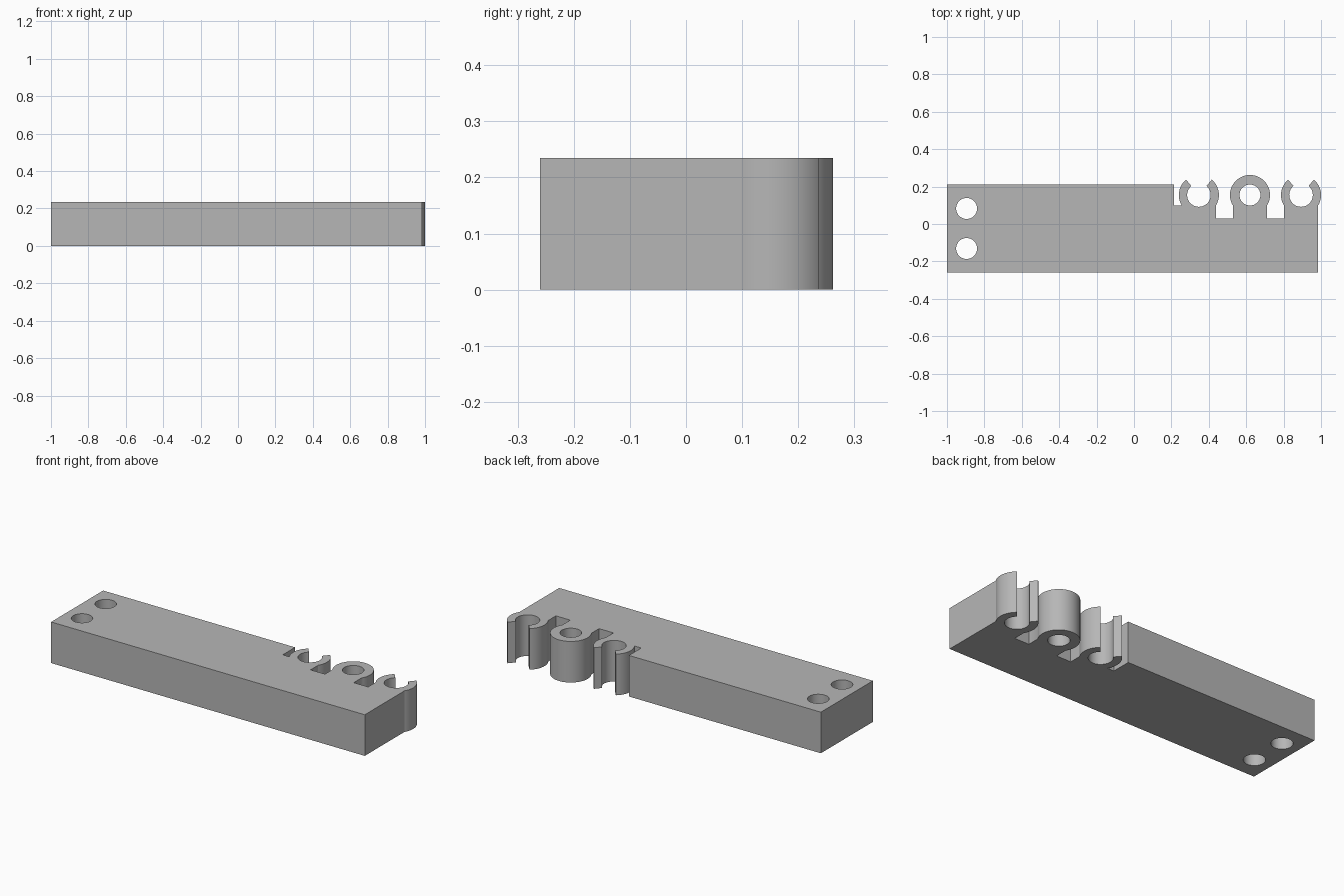
import bpy, bmesh
from math import sin, cos, acos, radians, degrees

if "Cube" in bpy.data.objects:
    bpy.data.objects.remove(bpy.data.objects["Cube"])

HEIGHT = 0.235
FRONT, BACK = -0.26, 0.21          # bar depth
CY = 0.155                         # centre line of the clips
R_OUT, R_CLIP, R_HOLE = 0.107, 0.063, 0.056
NECK = 0.091                       # half width of each clip neck
SLOT_FLOOR = 0.03
CLIPS = (0.347, 0.62, 0.893)
GAP = 40                           # half opening angle of the open clips
NECK_ANGLE = degrees(acos(NECK / R_OUT))


def arc(cx, cy, r, start, end, steps):
    """Points on an arc, angles in degrees."""
    angles = [radians(start + (end - start) * i / steps) for i in range(steps + 1)]
    return [(cx + r * cos(a), cy + r * sin(a)) for a in angles]


def circle(cx, cy, r):
    return arc(cx, cy, r, 0, 360, 48)[:-1]


def open_clip(cx):
    """C-shaped outline, from the right side of the neck to the left."""
    return (arc(cx, CY, R_OUT, -NECK_ANGLE, 90 - GAP, 24)
            + arc(cx, CY, R_CLIP, 90 - GAP, -270 + GAP, 40)
            + arc(cx, CY, R_OUT, 90 + GAP, 180 + NECK_ANGLE, 24))


def closed_ring(cx):
    return arc(cx, CY, R_OUT, -NECK_ANGLE, 180 + NECK_ANGLE, 48)


# Outer outline, counter-clockwise from the front left corner
left, middle, right = CLIPS
outline = [(-1, FRONT), (right + NECK, FRONT)]
outline += open_clip(right)
outline += [(right - NECK, SLOT_FLOOR), (middle + NECK, SLOT_FLOOR)]
outline += closed_ring(middle)
outline += [(middle - NECK, SLOT_FLOOR), (left + NECK, SLOT_FLOOR)]
outline += open_clip(left)
outline += [(0.214, outline[-1][1]), (0.214, BACK), (-1, BACK)]

# Through holes: ring bore and two mounting holes
loops = [outline, circle(middle, CY, R_HOLE),
         circle(-0.895, 0.083, R_HOLE), circle(-0.895, -0.131, R_HOLE)]

# Fill the profile and extrude it upwards
bm = bmesh.new()
edges = []
for loop in loops:
    verts = [bm.verts.new((x, y, 0)) for x, y in loop]
    edges += [bm.edges.new((v, verts[i - 1])) for i, v in enumerate(verts)]
bmesh.ops.triangle_fill(bm, use_beauty=True, use_dissolve=False,
                        edges=edges, normal=(0, 0, 1))
result = bmesh.ops.extrude_face_region(bm, geom=bm.faces[:], use_keep_orig=True)
top = [g for g in result["geom"] if isinstance(g, bmesh.types.BMVert)]
bmesh.ops.translate(bm, verts=top, vec=(0, 0, HEIGHT))
bmesh.ops.recalc_face_normals(bm, faces=bm.faces[:])

mesh = bpy.data.meshes.new("clip_bar")
bm.to_mesh(mesh)
bm.free()
bar = bpy.data.objects.new("clip_bar", mesh)
bpy.context.collection.objects.link(bar)

# Plain grey
grey = bpy.data.materials.new("plain_grey")
grey.use_nodes = True
colour = (0.47, 0.47, 0.47, 1)
grey.diffuse_color = colour
grey.node_tree.nodes["Principled BSDF"].inputs["Base Color"].default_value = colour
mesh.materials.append(grey)

bpy.ops.object.select_all(action="DESELECT")
bar.select_set(True)
bpy.context.view_layer.objects.active = bar
bpy.ops.object.shade_smooth_by_angle(angle=radians(30))
